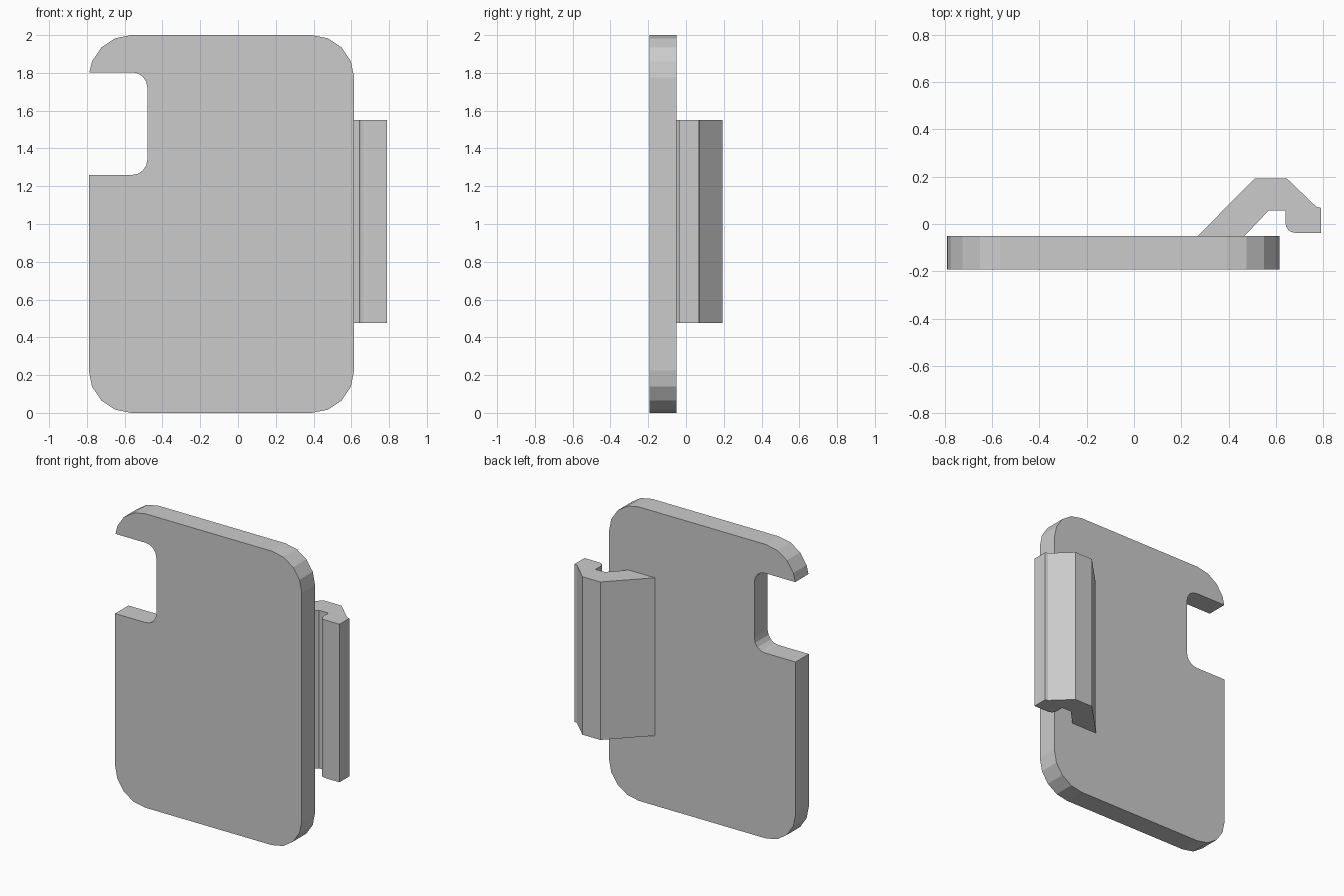
import bpy, bmesh
from math import sin, cos, radians
from mathutils import Vector

if "Cube" in bpy.data.objects:
    bpy.data.objects.remove(bpy.data.objects["Cube"])


def arc(cx, cy, r, start, end, n=4):
    """Points on an arc, angles in degrees."""
    angles = [radians(start + (end - start) * i / n) for i in range(n + 1)]
    return [(cx + r * cos(a), cy + r * sin(a)) for a in angles]


def extrude_profile(name, points, offset):
    """Solid made from a closed outline of 3D points pushed along offset."""
    bm = bmesh.new()
    face = bm.faces.new([bm.verts.new(p) for p in points])
    new = bmesh.ops.extrude_face_region(bm, geom=[face], use_keep_orig=True)
    moved = [v for v in new["geom"] if isinstance(v, bmesh.types.BMVert)]
    bmesh.ops.translate(bm, verts=moved, vec=Vector(offset))
    bmesh.ops.recalc_face_normals(bm, faces=bm.faces)
    mesh = bpy.data.meshes.new(name)
    bm.to_mesh(mesh)
    bm.free()
    obj = bpy.data.objects.new(name, mesh)
    bpy.context.collection.objects.link(obj)
    return obj


# Back plate: rounded rectangle with a rounded notch in the left edge
L, R, H, rad = -0.79, 0.615, 2.0, 0.225
notch_x, notch_lo, notch_hi, nr = -0.48, 1.26, 1.803, 0.08
outline = (
    arc(L + rad, rad, rad, 180, 270)
    + arc(R - rad, rad, rad, 270, 360)
    + arc(R - rad, H - rad, rad, 0, 90)
    + arc(L + rad, H - rad, rad, 90, 180)[:-1]
    + [(L + 0.003, notch_hi)]
    + arc(notch_x - nr, notch_hi - nr, nr, 90, 0)
    + arc(notch_x - nr, notch_lo + nr, nr, 0, -90)
    + [(L, notch_lo)]
)
extrude_profile("plate", [(x, -0.193, z) for x, z in outline], (0, 0.143, 0))

# Side clip: bent hook cross-section swept upwards
hook = [
    (0.27, -0.05), (0.51, 0.193), (0.645, 0.193), (0.77, 0.073),
    (0.79, 0.068), (0.79, -0.037),
] + arc(0.68, 0.003, 0.04, 270, 180) + [
    (0.64, 0.058), (0.57, 0.058), (0.467, -0.05),
]
extrude_profile("side_clip", [(x, y, 0.475) for x, y in hook], (0, 0, 1.075))
